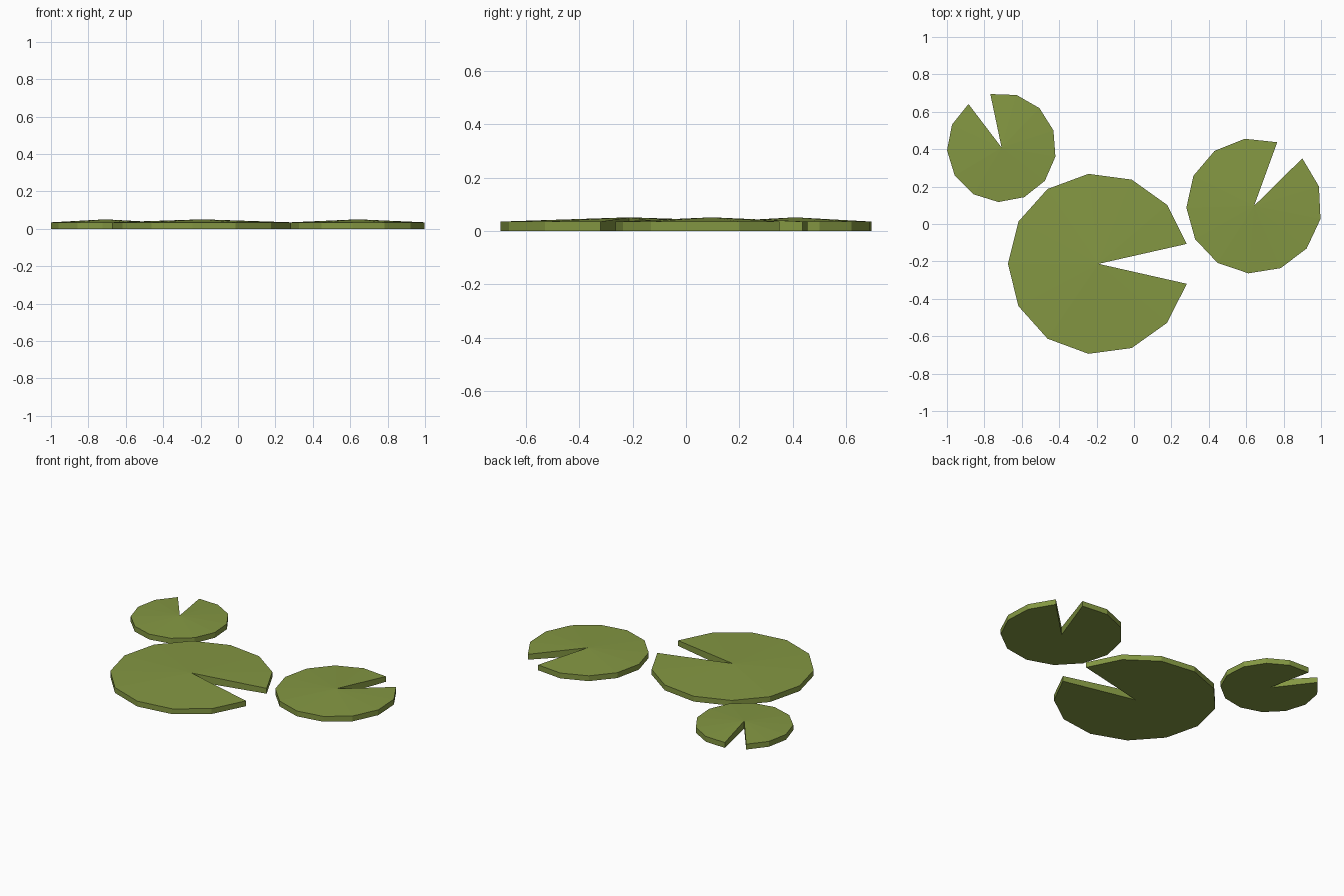
import bpy, bmesh
from math import sin, cos, tau

if "Cube" in bpy.data.objects:
    bpy.data.objects.remove(bpy.data.objects["Cube"])

RIM, PEAK, SIDES, HALF_NOTCH = 0.035, 0.051, 12, 0.222

leaf = bpy.data.materials.new("leaf_green")
leaf.diffuse_color = (0.23, 0.31, 0.055, 1)
leaf.use_nodes = True
leaf.node_tree.nodes["Principled BSDF"].inputs["Base Color"].default_value = leaf.diffuse_color


def lily_pad(name, x, y, radius, notch_angle):
    """Low disc with a wedge notch, raised slightly at the notch tip."""
    bm = bmesh.new()
    step = (tau - 2 * HALF_NOTCH) / SIDES
    angles = [notch_angle + HALF_NOTCH + i * step for i in range(SIDES + 1)]

    def ring(rim_z, tip_z):
        rim = [bm.verts.new((radius * cos(a), radius * sin(a), rim_z)) for a in angles]
        return [bm.verts.new((0, 0, tip_z))] + rim

    low, high = ring(0, 0), ring(RIM, PEAK)
    n = len(low)
    # Top and bottom fans
    for i in range(1, n - 1):
        bm.faces.new((high[0], high[i], high[i + 1]))
        bm.faces.new((low[0], low[i + 1], low[i]))
    # Rim and notch walls
    for i in range(n):
        j = (i + 1) % n
        bm.faces.new((low[i], low[j], high[j], high[i]))
    mesh = bpy.data.meshes.new(name)
    bm.to_mesh(mesh)
    bm.free()
    mesh.materials.append(leaf)
    pad = bpy.data.objects.new(name, mesh)
    pad.location = (x, y, 0)
    bpy.context.collection.objects.link(pad)


lily_pad("large_lily_pad", -0.19, -0.213, 0.484, 0.0)
lily_pad("medium_lily_pad", 0.642, 0.097, 0.362, 1.0)
lily_pad("small_lily_pad", -0.708, 0.409, 0.292, 2.0)
